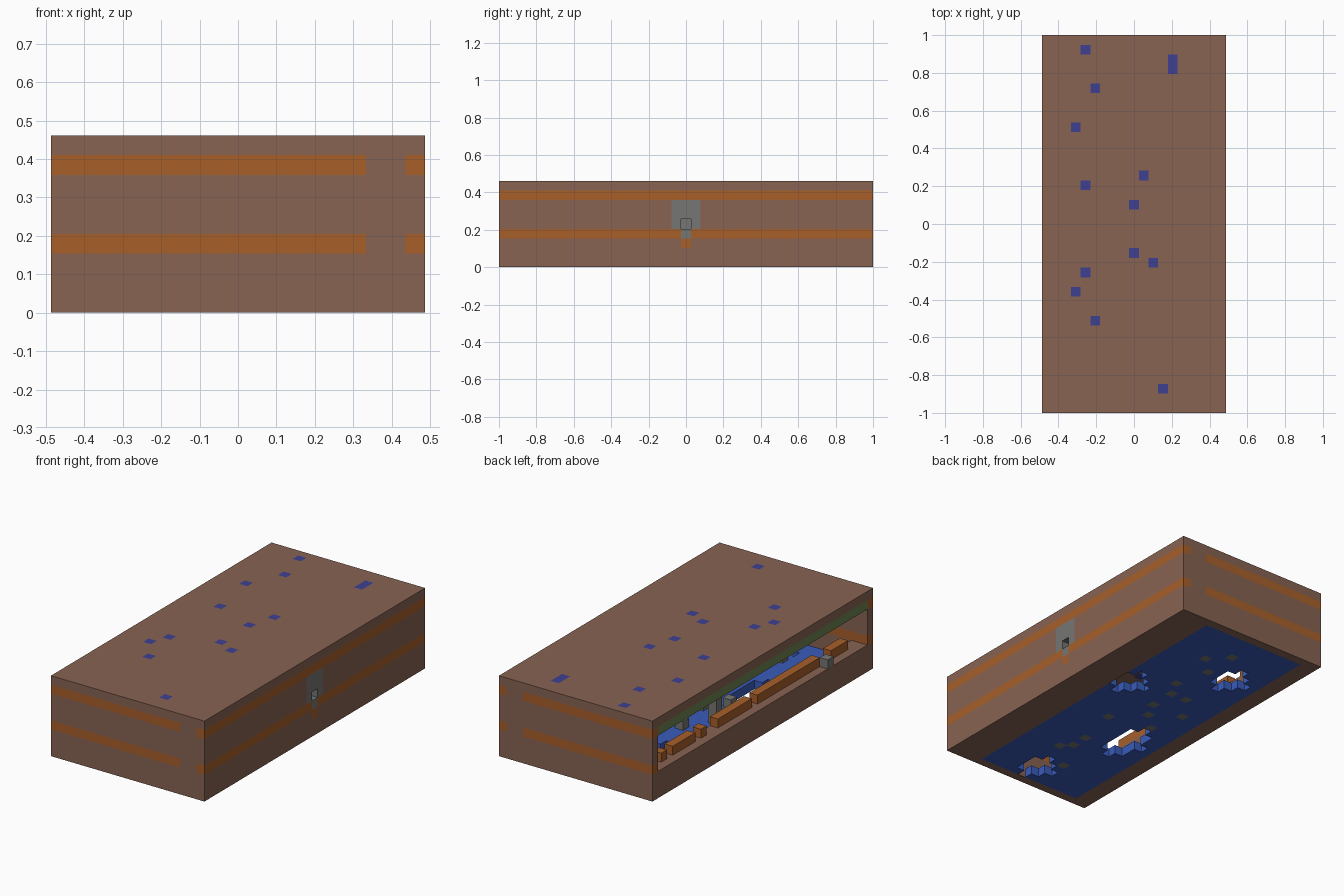
import bpy
import bmesh
from mathutils import Vector

NX, NY, NZ = 19, 39, 9
V = 2 / NY
cells = {}  # (i, j, k) -> (part name, colour name)


def srgb(r, g, b):
    def lin(c):
        c /= 255
        return c / 12.92 if c <= 0.04 else ((c + 0.055) / 1.055) ** 2.4
    return (lin(r), lin(g), lin(b), 1)


COLOURS = {
    "brown": srgb(136, 99, 83),
    "orange": srgb(168, 95, 42),
    "blue": srgb(57, 92, 186),
    "indigo": srgb(62, 64, 145),
    "grey": srgb(118, 118, 115),
    "olive_green": srgb(110, 130, 78),
}


def make_material(name, colour):
    mat = bpy.data.materials.new(name)
    mat.use_nodes = True
    mat.diffuse_color = colour
    mat.node_tree.nodes["Principled BSDF"].inputs["Base Color"].default_value = colour
    return mat


def fill(part, colour, xs, ys, zs):
    """Fill inclusive ranges of blocks; colour None removes them."""
    for i in range(xs[0], xs[1] + 1):
        for j in range(ys[0], ys[1] + 1):
            for k in range(zs[0], zs[1] + 1):
                if colour:
                    cells[i, j, k] = (part, colour)
                else:
                    cells.pop((i, j, k), None)


def column(x, y):
    """Block column and row nearest to a position."""
    return round(x / V + (NX - 1) / 2), round(y / V + (NY - 1) / 2)


LAST_X, LAST_Y, TOP = NX - 1, NY - 1, NZ - 1
BANDS = (3, 7)

# Floor slab, with its brown rim and thick low sides
fill("rim", "brown", (0, LAST_X), (0, LAST_Y), (0, 2))
fill("rim", None, (2, 14), (1, LAST_Y - 1), (0, 2))
fill("floor", "blue", (2, 14), (1, LAST_Y - 1), (0, 0))

# End walls and closed long wall, with orange bands
for j in (0, LAST_Y):
    fill("end_wall", "brown", (0, LAST_X), (j, j), (0, TOP))
    for k in BANDS:
        fill("end_band", "orange", (0, 15), (j, j), (k, k))
        fill("end_band", "orange", (LAST_X, LAST_X), (j, j), (k, k))
fill("long_wall", "brown", (LAST_X, LAST_X), (1, LAST_Y - 1), (0, TOP))
for k in BANDS:
    fill("long_band", "orange", (LAST_X, LAST_X), (0, LAST_Y), (k, k))

# Roof with scattered indigo blocks
fill("roof", "brown", (0, LAST_X), (0, LAST_Y), (TOP, TOP))
for x, y in ((-.26, .92), (-.21, .72), (-.31, .51), (.05, .26), (-.26, .21),
             (0, .1), (0, -.15), (.1, -.2), (-.26, -.26), (-.31, -.36),
             (-.21, -.51), (.15, -.87), (.2, .87), (.2, .82)):
    i, j = column(x, y)
    fill("roof_spot", "indigo", (i, i), (j, j), (TOP, TOP))

# Green beam above the open side, orange rail pieces and hinge on its sill
fill("beam", "olive_green", (0, 0), (1, LAST_Y - 1), (7, 7))
for a, b in ((35, 35), (30, 33), (28, 28), (20, 25), (8, 18), (3, 5)):
    fill("sill_rail", "orange", (1, 1), (a, b), (3, 3))
fill("hinge", "grey", (0, 0), (7, 7), (3, 3))

# Latch plate with neck, tip and keyhole
fill("latch", "grey", (LAST_X, LAST_X), (18, 20), (4, 6))
fill("latch", "grey", (LAST_X, LAST_X), (19, 19), (3, 3))
fill("latch_tip", "orange", (LAST_X, LAST_X), (19, 19), (2, 2))
fill("latch", "grey", (LAST_X - 1, LAST_X - 1), (18, 20), (3, 5))
fill("latch", None, (LAST_X, LAST_X), (19, 19), (4, 4))

# Ragged cross-shaped holes through the floor
for x, y, a, b in ((.18, .2, 1, 2), (-.02, -.82, 1, 2),
                   (-.18, -.3, 1, 3), (-.23, .56, 1, 2)):
    i, j = column(x, y)
    fill("floor", None, (i - a, i + a), (j - b + 1, j + b - 1), (0, 0))
    fill("floor", None, (i, i), (j - b, j + b), (0, 0))
    fill("floor", None, (i - a - 1, i - a), (j, j), (0, 0))

# Short grey posts standing through the floor
for n, (x, y) in enumerate((
        (.06, .69), (-.05, .77), (-.02, .34), (-.13, .28), (-.07, .26),
        (-.05, .1), (-.1, 0), (.06, -.13), (-.25, .08), (-.22, -.12),
        (.01, -.49), (.01, -.39), (.04, -.56), (-.11, -.71), (-.07, .58))):
    i, j = column(x, y)
    fill("post", "grey", (i, i), (j, j), (0, 1 + n % 3))

# Build one object per part from the exposed block sides
materials = {name: make_material(name, c) for name, c in COLOURS.items()}
old = bpy.data.objects.get("Cube")
if old:
    bpy.data.objects.remove(old, do_unlink=True)

AXES = [Vector((1, 0, 0)), Vector((0, 1, 0)), Vector((0, 0, 1))]
for part in dict.fromkeys(p for p, _ in cells.values()):
    bm = bmesh.new()
    colour = None
    for cell, (owner, col) in cells.items():
        if owner != part:
            continue
        colour = col
        centre = (Vector(cell) - Vector((LAST_X / 2, LAST_Y / 2, -0.5))) * V
        for a in range(3):
            u, w = AXES[(a + 1) % 3], AXES[(a + 2) % 3]
            for s in (1, -1):
                if tuple(int(c) for c in Vector(cell) + AXES[a] * s) in cells:
                    continue
                corners = [AXES[a] * s + u * p + w * q * s
                           for p, q in ((-1, -1), (1, -1), (1, 1), (-1, 1))]
                bm.faces.new([bm.verts.new(centre + c * V / 2) for c in corners])
    bmesh.ops.remove_doubles(bm, verts=bm.verts, dist=V / 100)
    mesh = bpy.data.meshes.new(part)
    bm.to_mesh(mesh)
    bm.free()
    mesh.materials.append(materials[colour])
    bpy.context.collection.objects.link(bpy.data.objects.new(part, mesh))
